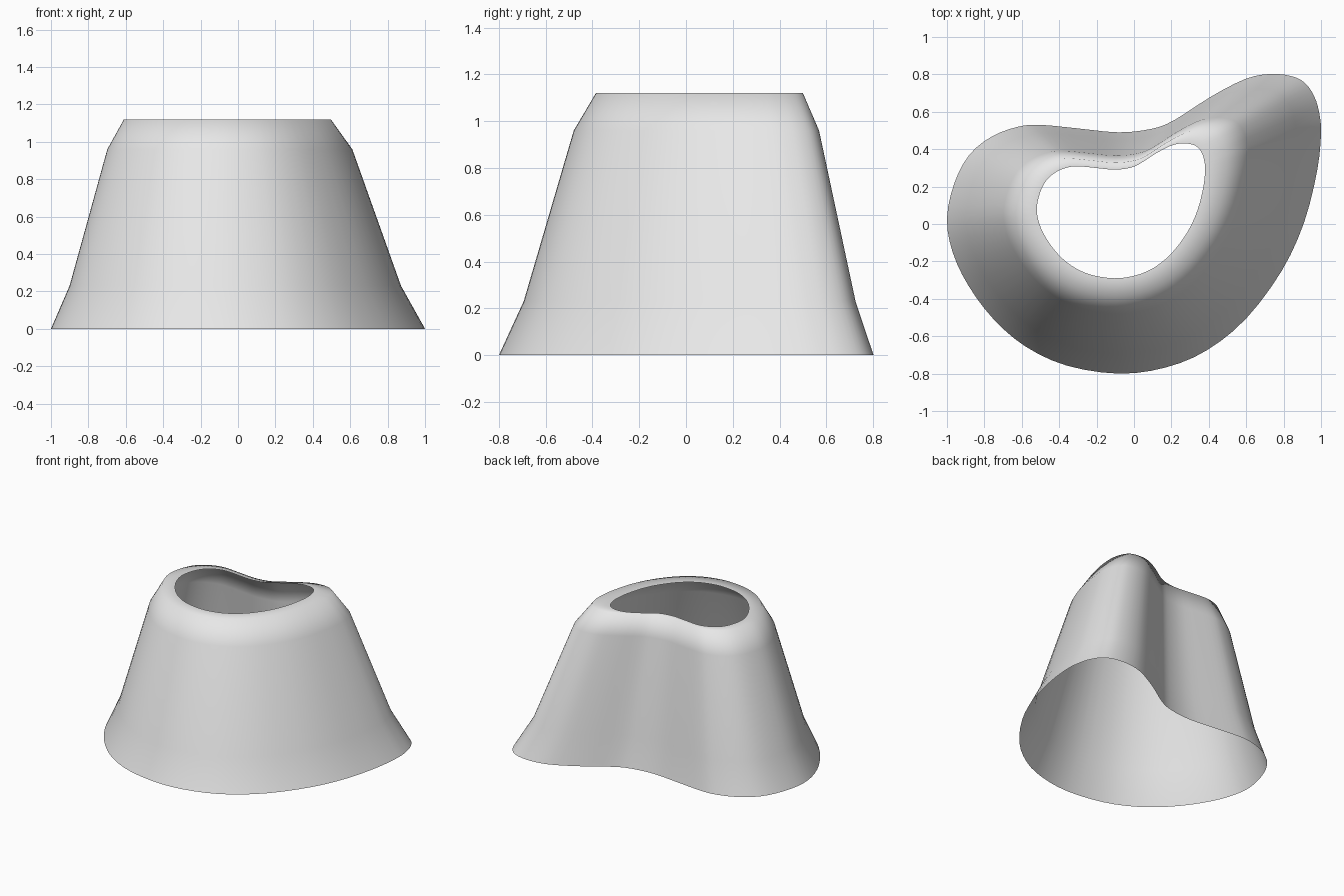
import bpy, bmesh
from mathutils import Vector

if "Cube" in bpy.data.objects:
    bpy.data.objects.remove(bpy.data.objects["Cube"])

# Base outline, counterclockwise seen from above
OUTLINE = [(1.0, .49), (.989, .6), (.963, .684), (.914, .754), (.84, .791), (.727, .802),
           (.594, .775), (.41, .68), (.22, .558), (.1, .51), (-.08, .49), (-.3, .511),
           (-.5, .53), (-.62, .52), (-.76, .468), (-.88, .37), (-.96, .22), (-1.0, .03),
           (-.97, -.15), (-.885, -.33), (-.75, -.51), (-.58, -.655), (-.36, -.757),
           (-.08, -.8), (.17, -.767), (.39, -.675), (.6, -.505), (.79, -.25),
           (.91, .01), (.98, .29)]
# Rings: height and scale towards the shared centre; last one is the flat rim
RINGS = [(0, 1), (.23, .886), (.96, .655), (1.12, .553), (1.12, .45)]
CENTRE = Vector((-.127, .127))
STEPS = 3


def smooth_loop(points):
    """Closed Catmull-Rom curve through the points."""
    p = [Vector(q) for q in points]
    n, out = len(p), []
    for i in range(n):
        a, b, c, d = p[i - 1], p[i], p[(i + 1) % n], p[(i + 2) % n]
        for k in range(STEPS):
            t = k / STEPS
            out.append(.5 * (2 * b + (c - a) * t + (2 * a - 5 * b + 4 * c - d) * t * t
                             + (3 * b - a - 3 * c + d) * t ** 3))
    return out


# Open tapered shell lofted through the rings
loop = smooth_loop(OUTLINE)
bm = bmesh.new()
rings = []
for z, s in RINGS:
    rings.append([bm.verts.new((*(CENTRE + (q - CENTRE) * s), z)) for q in loop])
n = len(loop)
for low, high in zip(rings, rings[1:]):
    for i in range(n):
        j = (i + 1) % n
        bm.faces.new((low[i], low[j], high[j], high[i])).smooth = True

mesh = bpy.data.meshes.new("tapered_shell")
bm.to_mesh(mesh)
bm.free()
shell = bpy.data.objects.new("tapered_shell", mesh)
bpy.context.collection.objects.link(shell)

grey = bpy.data.materials.new("light grey")
grey.diffuse_color = (.8, .8, .8, 1)
grey.use_nodes = True
grey.node_tree.nodes["Principled BSDF"].inputs["Base Color"].default_value = grey.diffuse_color
mesh.materials.append(grey)
